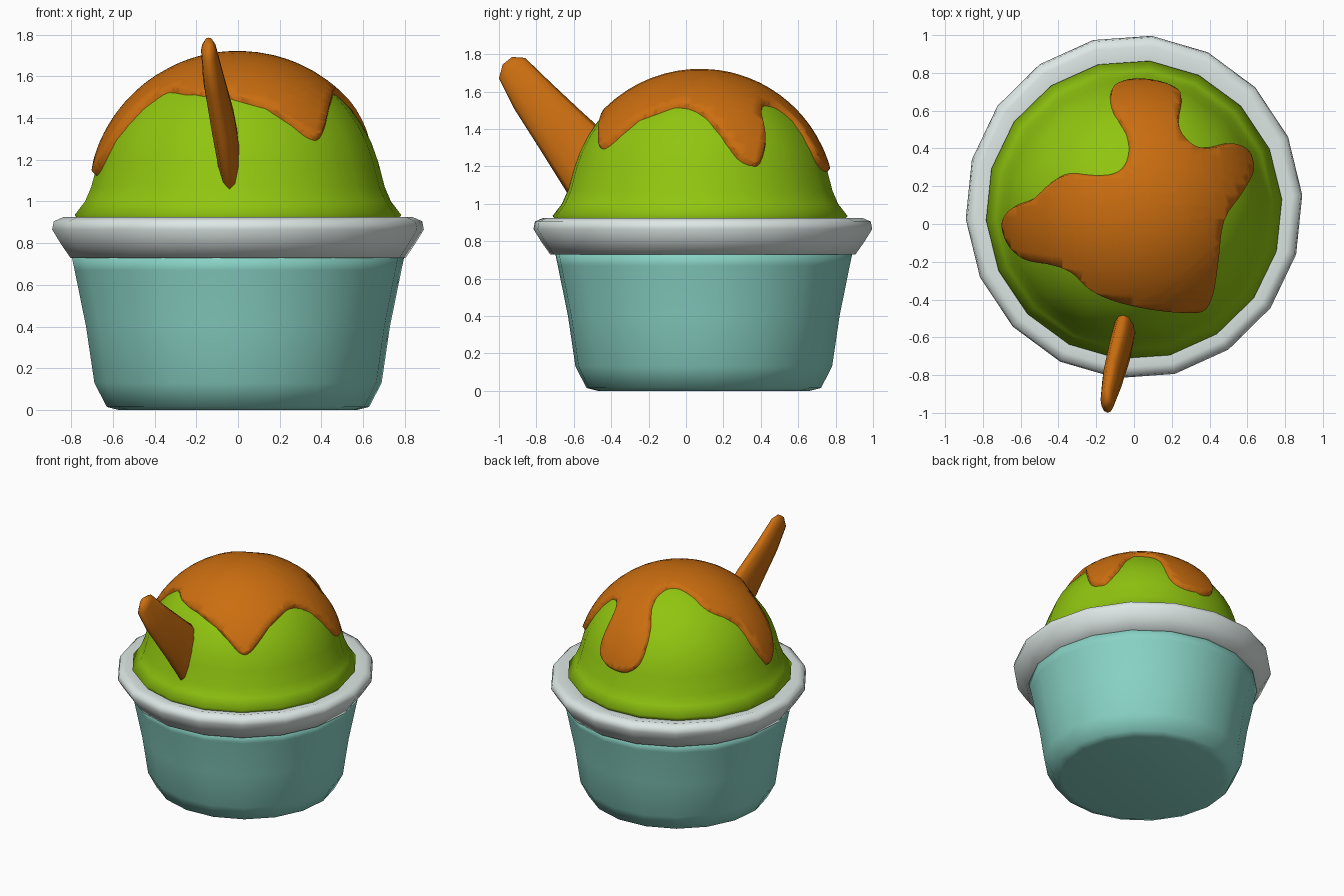
import bpy
import bmesh
import math
from mathutils import Vector

cube = bpy.data.objects.get("Cube")
if cube:
    bpy.data.objects.remove(cube, do_unlink=True)

SIDES = 18
DOME_CENTRE = Vector((0, 0.075, 1.0))
DOME_RADIUS = 0.7


def make_material(name, colour):
    mat = bpy.data.materials.new(name)
    mat.use_nodes = True
    mat.diffuse_color = (*colour, 1)
    bsdf = next(n for n in mat.node_tree.nodes if n.type == 'BSDF_PRINCIPLED')
    bsdf.inputs["Base Color"].default_value = (*colour, 1)
    return mat


def finish(bm, name, mat, fix_normals=True):
    if fix_normals:
        bmesh.ops.recalc_face_normals(bm, faces=bm.faces[:])
    mesh = bpy.data.meshes.new(name)
    bm.to_mesh(mesh)
    bm.free()
    mesh.materials.append(mat)
    mesh.shade_smooth()
    obj = bpy.data.objects.new(name, mesh)
    bpy.context.collection.objects.link(obj)
    return obj


def loft(name, rings, mat):
    """Skin a list of closed rings and cap both ends."""
    bm = bmesh.new()
    loops = [[bm.verts.new(p) for p in ring] for ring in rings]
    for low, high in zip(loops, loops[1:]):
        for i in range(len(low)):
            j = (i + 1) % len(low)
            bm.faces.new((low[i], low[j], high[j], high[i]))
    bm.faces.new(loops[0])
    bm.faces.new(loops[-1])
    return finish(bm, name, mat)


def lathe(name, profile, mat, cy, stretch=1.0):
    rings = []
    for r, z in profile:
        angles = [math.radians(4) + math.tau * i / SIDES for i in range(SIDES)]
        rings.append([(r * math.cos(a), cy + stretch * r * math.sin(a), z) for a in angles])
    return loft(name, rings, mat)


teal = make_material("cup teal", (0.25, 0.65, 0.56))
white = make_material("rim white", (0.73, 0.81, 0.79))
green = make_material("ice cream green", (0.28, 0.56, 0.005))
orange = make_material("caramel orange", (0.6, 0.156, 0.005))

# Paper cup with a rounded foot, and its rolled rim
lathe("cup", [(0.57, 0), (0.63, 0.015), (0.69, 0.13), (0.73, 0.4), (0.785, 0.67), (0.8, 0.74)],
      teal, 0.095)
lathe("rim", [(0.78, 0.73), (0.805, 0.73), (0.85, 0.795), (0.893, 0.865), (0.885, 0.905),
              (0.84, 0.925), (0.74, 0.9)], white, 0.09, 1.02)

# Ice cream: flared skirt under a round dome
dome = [(0.74, 0.88), (0.785, 0.935), (0.735, 1.0), (0.705, 1.07)]
for step in range(2, 12):
    a = math.radians(7.8 * step)
    dome.append((DOME_RADIUS * math.cos(a), DOME_CENTRE.z + DOME_RADIUS * math.sin(a)))
lathe("ice_cream", dome, green, DOME_CENTRE.y, 1.01)

# Sauce: dripping outline seen from above, in hundredths
outline = [(-70, 0), (-66, 9), (-55, 14), (-45, 23), (-35, 28), (-20, 27), (-9, 29),
           (-4, 37), (-5, 48), (-13, 62), (-12, 73), (0, 77), (16, 75), (26, 69),
           (25, 54), (31, 44), (40, 42), (52, 44), (61, 39), (64, 28), (58, 15),
           (49, 1), (46, -20), (42, -40), (36, -47), (24, -48), (-8, -43),
           (-24, -36), (-34, -27), (-45, -23), (-58, -20), (-67, -11)]


def smooth_loop(points, steps=4):
    """Closed curve through the points."""
    result, n = [], len(points)
    for i in range(n):
        a, b, c, d = (points[(i + k) % n] for k in (-1, 0, 1, 2))
        for s in range(steps):
            t = s / steps
            result.append(b + (c - a) * (t / 2) + (a * 2 - b * 5 + c * 4 - d) * (t * t / 2)
                          + (b * 3 - a - c * 3 + d) * (t ** 3 / 2))
    return result


def flatten(x, y):
    """Top-down position to flat polar-angle coordinates."""
    p = Vector((x / 100, y / 100 - DOME_CENTRE.y, 0))
    return p.normalized() * math.asin(min(p.length / 0.715, 0.99))


flat = smooth_loop([flatten(x, y) for x, y in reversed(outline)])
bm = bmesh.new()
sheet = bm.faces.new([bm.verts.new(p) for p in flat])
bm.normal_update()
# Raised lip, then a grid of cuts so the sheet can bend
bmesh.ops.inset_region(bm, faces=[sheet], thickness=0.035, depth=0.037, use_boundary=True,
                       use_even_offset=False)
bmesh.ops.triangulate(bm, faces=bm.faces[:])
for axis in (Vector((1, 0, 0)), Vector((0, 1, 0))):
    for k in range(-14, 15):
        bmesh.ops.bisect_plane(bm, geom=bm.verts[:] + bm.edges[:] + bm.faces[:],
                               dist=0.0001, plane_co=axis * (k * 0.1 + 0.03), plane_no=axis)
# Wrap the sheet over the dome
for v in bm.verts:
    phi = math.hypot(v.co.x, v.co.y)
    theta = math.atan2(v.co.y, v.co.x)
    radius = 0.685 + v.co.z
    v.co = DOME_CENTRE + radius * Vector((math.sin(phi) * math.cos(theta),
                                          math.sin(phi) * math.sin(theta), math.cos(phi)))
finish(bm, "caramel_sauce", orange, fix_normals=False)

# Wafer: x, lower edge (y, z), upper edge (y, z), half thickness
stations = [(-0.14, (-0.98, 1.745), (-0.93, 1.785), 0.02),
            (-0.14, (-1.0, 1.67), (-0.86, 1.78), 0.037),
            (-0.115, (-0.92, 1.51), (-0.72, 1.645), 0.052),
            (-0.075, (-0.78, 1.29), (-0.56, 1.495), 0.06),
            (-0.04, (-0.63, 1.05), (-0.41, 1.36), 0.055),
            (0, (-0.5, 0.97), (-0.3, 1.2), 0.05)]
rings = []
for x, low, high, half in stations:
    low, high = Vector((x, *low)), Vector((x, *high))
    ring = []
    for i in range(12):
        a = math.tau * i / 12
        ring.append((low + high) / 2 + (high - low) / 2 * math.cos(a)
                    + Vector((half * math.sin(a), 0, 0)))
    rings.append(ring)
loft("wafer", rings, orange)
